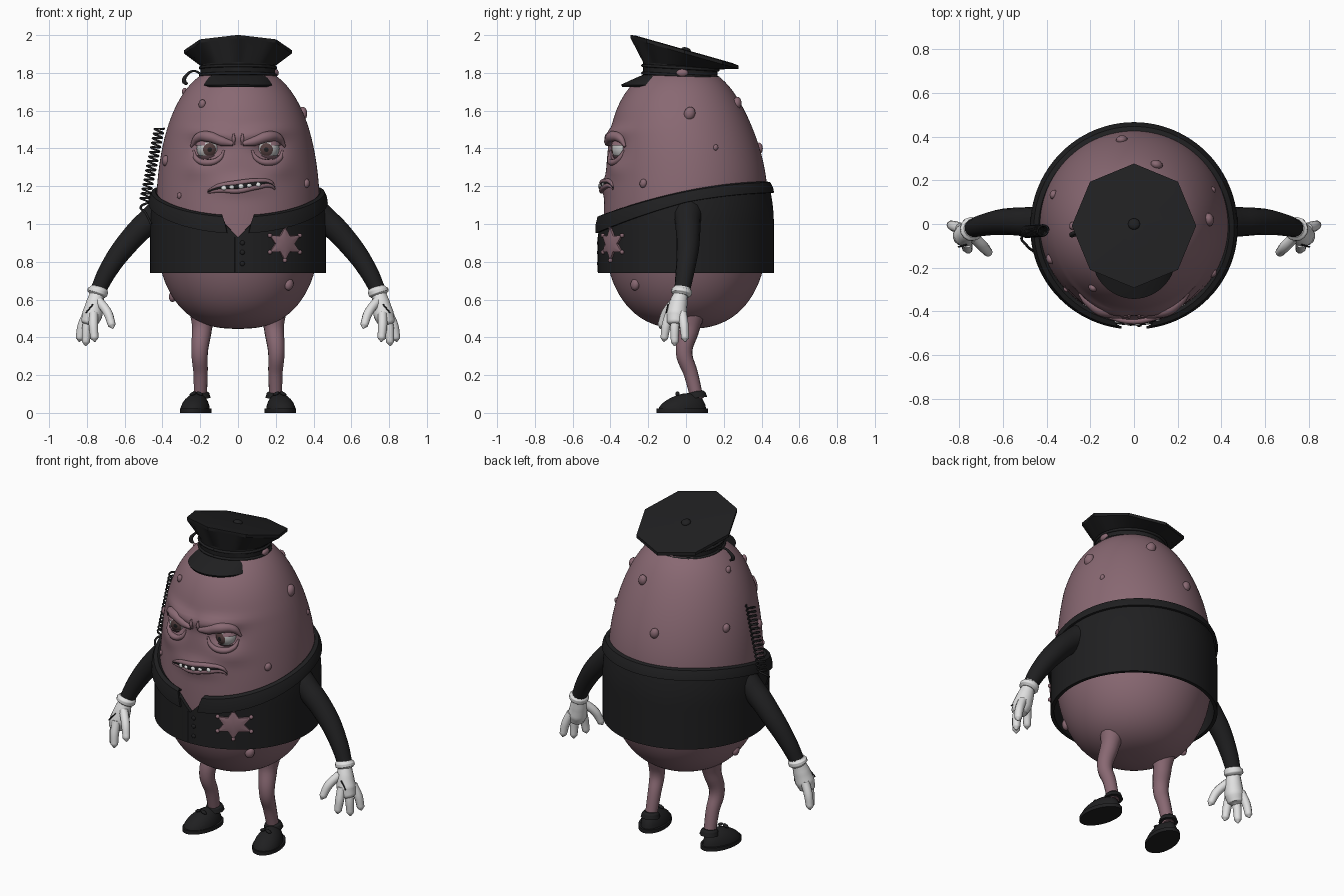
import bpy, bmesh
from math import sin, cos, pi, sqrt, exp, asin, radians
from mathutils import Vector, Euler

cube = bpy.data.objects.get("Cube")
if cube:
    bpy.data.objects.remove(cube, do_unlink=True)


def material(name, r, g, b):
    m = bpy.data.materials.new(name)
    m.use_nodes = True
    m.diffuse_color = (r, g, b, 1)
    m.node_tree.nodes["Principled BSDF"].inputs["Base Color"].default_value = (r, g, b, 1)
    return m


SKIN = material("dusky pink skin", .25, .14, .17)
BLACK = material("black cloth", .014, .014, .015)
WHITE = material("white glove", .75, .75, .75)
EYE = material("grey eye white", .5, .5, .5)
IRIS = material("brown iris", .09, .05, .05)


def finish(ob, mat=None, angle=40, solid=0):
    bpy.ops.object.select_all(action='DESELECT')
    bpy.context.view_layer.objects.active = ob
    ob.select_set(True)
    if mat:
        ob.data.materials.append(mat)
    if solid:
        mod = ob.modifiers.new("thickness", 'SOLIDIFY')
        mod.thickness, mod.offset = solid, 0
        bpy.ops.object.modifier_apply(modifier=mod.name)
    bpy.ops.object.shade_smooth_by_angle(angle=radians(angle))
    return ob


def from_bmesh(name, bm, mat, angle=40, solid=0):
    bmesh.ops.recalc_face_normals(bm, faces=bm.faces)
    me = bpy.data.meshes.new(name)
    bm.to_mesh(me)
    bm.free()
    ob = bpy.data.objects.new(name, me)
    bpy.context.collection.objects.link(ob)
    return finish(ob, mat, angle, solid)


def grid(name, rows, mat, wrap=True, angle=40, solid=0):
    """Skin a list of equally long point rows with quads."""
    bm = bmesh.new()
    vs = [[bm.verts.new(p) for p in row] for row in rows]
    n = len(rows[0])
    for a, b in zip(vs, vs[1:]):
        for i in range(n if wrap else n - 1):
            j = (i + 1) % n
            bm.faces.new((a[i], a[j], b[j], b[i]))
    bmesh.ops.remove_doubles(bm, verts=bm.verts, dist=1e-4)
    return from_bmesh(name, bm, mat, angle, solid)


def ball(name, loc, scale, mat, rot=(0, 0, 0), edit=None, seg=24):
    bm = bmesh.new()
    bmesh.ops.create_uvsphere(bm, u_segments=seg, v_segments=seg // 2, radius=1)
    if edit:
        edit(bm)
    for v in bm.verts:
        p = Vector(a * b for a, b in zip(v.co, scale))
        p.rotate(Euler(rot))
        v.co = p + Vector(loc)
    return from_bmesh(name, bm, mat)


def tube(name, pts, radii, mat, kind='BEZIER', res=3):
    cu = bpy.data.curves.new(name, 'CURVE')
    cu.dimensions, cu.bevel_depth, cu.bevel_resolution = '3D', 1, res
    cu.use_fill_caps, cu.resolution_u = True, 6
    sp = cu.splines.new(kind)
    store = sp.bezier_points if kind == 'BEZIER' else sp.points
    store.add(len(pts) - 1)
    for i, (p, q) in enumerate(zip(store, pts)):
        p.co = q if kind == 'BEZIER' else (*q, 1)
        p.radius = radii[i] if isinstance(radii, (list, tuple)) else radii
        if kind == 'BEZIER':
            p.handle_left_type = p.handle_right_type = 'AUTO'
    ob = bpy.data.objects.new(name, cu)
    bpy.context.collection.objects.link(ob)
    bpy.ops.object.select_all(action='DESELECT')
    bpy.context.view_layer.objects.active = ob
    ob.select_set(True)
    bpy.ops.object.convert(target='MESH')
    return finish(bpy.context.view_layer.objects.active, mat, 60)


# Egg-shaped body: angle 0 is the front, positive towards +x
def egg(z):
    u = (z - 1) / .84 if z > 1 else (1 - z) / .555
    return .435 * max(0, 1 - u ** 2.3) ** .4


def lean(z):
    t = min(1, max(0, (z - 1.2) / .5))
    return -.033 * t * t * (3 - 2 * t)


def bump(x, z, cx, cz, sx, sz):
    return exp(-((x - cx) / sx) ** 2 - ((z - cz) / sz) ** 2)


def face_shape(x, z):
    ax = abs(x)
    return (.028 * bump(ax, z, .1, 1.475 + .1 * (ax - .1), .13, .035)
            - .035 * bump(ax, z, .157, 1.40, .07, .045)
            + .018 * bump(x, z, .01, 1.2, .13, .045)
            + .012 * bump(ax, z, .2, 1.29, .08, .05))


def body_point(a, z, off=0):
    r = egg(z)
    x = r * sin(a)
    if cos(a) > 0:
        off += face_shape(x, z)
    return Vector(((r + off) * sin(a), lean(z) - (r + off) * cos(a), z))


def face_point(x, z, off=0):
    return body_point(asin(x / egg(z)), z, off)


rows = []
for i in range(111):
    u = -cos(pi * i / 110)
    z = 1 + u * (.84 if u > 0 else .555)
    rows.append([body_point(2 * pi * k / 160, z) for k in range(160)])
grid("potato_body", rows, SKIN, angle=80)

# Warts given as angle in degrees, height and size
warts = [(-36, 1.635, .02), (98, 1.585, .03), (161, 1.64, .028), (-112, 1.42, .022),
         (-95, 1.7, .018), (-68, 1.335, .024), (115, 1.405, .014), (58, 1.215, .02),
         (45, .68, .027), (-92, .615, .024), (-46, 1.15, .014), (188, 1.4, .026)]
for i, (a, z, s) in enumerate(warts):
    a = radians(a)
    ball(f"wart_{i + 1}", body_point(a, z), (s, s * .8, s * 1.2), SKIN, (0, .3, a), seg=16)

# Eyes, lids and brows
def trim(low, tilt):
    def edit(bm):
        dead = [v for v in bm.verts if (v.co.z + tilt * v.co.x - low) * (1 if low > 0 else -1) < 0]
        bmesh.ops.delete(bm, geom=dead, context='VERTS')
    return edit


for side, s in (("left", 1), ("right", -1)):
    at = Vector((s * .157, -.333, 1.398))
    eye = ball(side + "_eyeball", at, (.062, .062, .062), EYE, (pi / 2 + .08, 0, -s * .12), seg=32)
    eye.data.materials.append(IRIS)
    eye.data.materials.append(BLACK)
    gaze = Vector((-s * .12, -1, -.08)).normalized()
    for f in eye.data.polygons:
        d = (f.center - at).normalized().dot(gaze)
        f.material_index = 2 if d > .97 else 1 if d > .87 else 0
    ball(side + "_upper_lid", at, (.072, .068, .068), SKIN, edit=trim(.3, s * .25))
    ball(side + "_lower_lid", at, (.075, .068, .07), SKIN, edit=trim(-.4, s * .1))
    line = [(.025, 1.425), (.08, 1.437), (.15, 1.462), (.21, 1.455), (.25, 1.41)]
    tube(side + "_brow", [face_point(s * x, z, .004) for x, z in line],
         [.012, .026, .03, .024, .006], SKIN)
    bag = [(.075, 1.39), (.1, 1.345), (.16, 1.325), (.22, 1.345), (.24, 1.39)]
    tube(side + "_eye_bag", [face_point(s * x, z) for x, z in bag],
         [.005, .014, .018, .014, .005], SKIN)
    tube(side + "_frown_crease", [face_point(s * .022, 1.42 + .03 * k, .002) for k in range(3)],
         [.006, .01, .004], SKIN)

# Crooked mouth with lips and teeth
mouth = [(-.16, 1.17), (-.1, 1.19), (0, 1.198), (.1, 1.213), (.17, 1.212), (.195, 1.19)]
tube("mouth_opening", [face_point(x, z, .001) for x, z in mouth], [.003, .012, .015, .015, .01, .003], BLACK)
for name, dz in (("upper_lip", .021), ("lower_lip", -.024)):
    tube(name, [face_point(x, z + dz * (1 - abs(x - .02) / .25), .002) for x, z in mouth],
         [.003, .012, .015, .015, .011, .003], SKIN)
for i, x in enumerate((-.07, -.03, .015, .055, .1)):
    ball(f"tooth_{i + 1}", face_point(x, 1.198 + .1 * x, .012), (.015, .008, .013 - .003 * (i % 2)), WHITE, seg=12)

# Shirt with a sloping top edge and V neck
def shirt_radius(z):
    return .455 - .6 * max(0, z - 1) ** 2


def shirt_point(a, z, off=0):
    r = shirt_radius(z) + off
    return Vector((r * sin(a), -r * cos(a), z))


def shirt_top(a):
    return 1.16 - .09 * cos(a) - .04 * cos(a) ** 2


rows = []
for i in range(17):
    row = []
    for k in range(144):
        a = 2 * pi * k / 144
        notch = .09 * max(0, 1 - abs(sin(a)) / .2) if cos(a) > 0 else 0
        row.append(shirt_point(a, .74 + (shirt_top(a) - notch - .75) * i / 16))
    rows.append(row)
grid("shirt", rows, BLACK, solid=.02)

# Folded collar with pointed lapels
rows = []
for start, drop, off in ((.12, 1, .022), (.14, .5, .022), (.17, .08, .016), (.19, 0, 0), (.19, .15, -.014)):
    row = []
    for k in range(121):
        a = start + (2 * pi - 2 * start) * k / 120
        row.append(shirt_point(a, shirt_top(a) + .01 - drop * (.055 + .035 * max(0, cos(a))), off))
    rows.append(row)
grid("collar", rows, BLACK, wrap=False, solid=.012)

for i, z in enumerate((.9, .85, .79)):
    ball(f"button_{i + 1}", shirt_point(.05, z, .01), (.013, .007, .013), BLACK, seg=12)
tube("shirt_placket", [shirt_point(-.03, z, .008) for z in (.745, .84, .93)], .005, BLACK)

# Six-pointed badge laid over the chest
def badge_ring(tip, dip, off):
    pts = []
    for k in range(12):
        r, t = (dip if k % 2 else tip), pi / 2 + k * pi / 6
        pts.append(shirt_point(asin((.24 + r * cos(t)) / .455), .895 + r * sin(t), off))
    return pts


grid("star_badge", [badge_ring(.09, .05, .005), badge_ring(.088, .048, .02),
                    badge_ring(.035, .033, .026), badge_ring(0, 0, .026)], SKIN, angle=20)
for i, p in enumerate(badge_ring(.088, 0, .016)[::2]):
    ball(f"badge_tip_{i + 1}", p, (.012, .012, .012), SKIN, seg=12)

# Arms, gloves, legs and shoes
def shoe_shape(bm):
    for v in bm.verts:
        v.co.z = max(v.co.z, 0) * (.85 + .25 * v.co.y)
        v.co.x *= 1 - .15 * v.co.y


for side, s in (("left", 1), ("right", -1)):
    def m(*pts):
        return [(s * x, y, z) for x, y, z in pts]
    tube(side + "_sleeve", m((.39, .01, 1.07), (.47, .01, 1.015), (.6, .01, .88), (.69, -.005, .75), (.74, -.02, .65)),
         [.085, .068, .06, .05, .042], BLACK, res=5)
    tube(side + "_glove_cuff", m((.738, -.02, .665), (.741, -.022, .65), (.746, -.024, .632), (.75, -.026, .62)),
         [.042, .055, .055, .04], WHITE, res=5)
    tube(side + "_palm", m((.745, -.025, .64), (.757, -.04, .58), (.772, -.05, .52), (.787, -.055, .475), (.79, -.055, .46)),
         [.036, .048, .055, .045, .015], WHITE, res=5)
    ends = {"thumb": ((.735, -.06, .59), (.69, -.105, .53), (.668, -.13, .465)),
            "index_finger": ((.765, -.085, .53), (.765, -.105, .46), (.76, -.115, .395)),
            "middle_finger": ((.785, -.055, .52), (.8, -.06, .45), (.805, -.06, .375)),
            "little_finger": ((.795, -.02, .53), (.825, -.01, .46), (.838, -.005, .395))}
    for name, (a, b, c) in ends.items():
        tip = tuple(q + (q - p) * .28 for p, q in zip(b, c))
        tube(f"{side}_{name}", m(a, b, c, tip), [.025, .025, .021, .004], WHITE)
    for i, y in enumerate((-.075, -.05, -.02)):
        tube(f"{side}_glove_stitch_{i + 1}", m((.79 + .3 * y, y - .02, .575), (.82 + .2 * y, y - .03, .53)), .004, BLACK, res=1)
    tube(side + "_leg", m((.185, .035, .55), (.19, .02, .45), (.203, -.01, .32), (.198, .025, .21), (.2, .06, .07)),
         [.075, .053, .044, .038, .034], SKIN, res=5)
    turn = (0, 0, s * .2)
    ball(side + "_shoe", (s * .224, -.02, .012), (.075, .13, .105), BLACK, turn, shoe_shape)
    sole = [[(s * .224 + r * (.08 * cos(t) - s * .027 * sin(t)), -.02 + r * (.135 * sin(t) + s * .016 * cos(t)), z)
             for t in (2 * pi * k / 32 for k in range(32))] for r, z in ((0, 0), (1, 0), (1, .022), (0, .022))]
    grid(side + "_sole", sole, BLACK)
    tube(side + "_shoe_collar", m((.2, .06, .08), (.2, .058, .105), (.2, .057, .115)), [.055, .048, .036], BLACK)
    for t in (-1, 1):
        ball(f"{side}_lace_loop_{'a' if t < 0 else 'b'}", (s * .22 + t * .018, -.045, .102), (.02, .012, .009), BLACK, (0, t * .4, 0), seg=12)

# Peaked cap: round band lofted into a tilted octagonal crown
def cap_ring(r, cy, z, slope, octagon):
    pts = []
    for k in range(32):
        a = 2 * pi * k / 32
        q = r * (cos(pi / 8) / cos(a % (pi / 4) - pi / 8) if octagon else 1)
        y = cy - q * cos(a)
        pts.append((q * sin(a), y, z + slope * y))
    return pts


crown = [(.185, -.03, 1.765, 0, 0), (.198, -.03, 1.765, 0, 0), (.198, -.03, 1.835, -.1, 0), (.285, -.008, 1.9, -.284, 1),
         (.285, -.008, 1.918, -.284, 1), (.255, -.008, 1.922, -.284, 1), (0, 0, 1.918, -.284, 1)]
grid("cap", [cap_ring(*c) for c in crown], BLACK, angle=25)
for i, z in enumerate((1.785, 1.825)):
    ring = cap_ring(.2, -.03, z, -.06, 0)
    tube(f"cap_band_cord_{i + 1}", ring + ring[:1], .008, BLACK, 'POLY', 2)
ball("cap_top_button", (0, 0, 1.92), (.027, .027, .015), BLACK, (-.28, 0, 0))
ball("cap_side_stud", (.2, -.02, 1.8), (.016, .032, .02), SKIN, seg=16)

rows = []
for j in range(7):
    t, row = j / 6, []
    for k in range(33):
        a = radians(-68 + 136 * k / 32)
        r = .19 + .12 * t * sqrt(max(0, cos(a * 90 / 68)))
        row.append((r * sin(a) * (1 - .12 * t), -.03 - r * cos(a), 1.785 - .048 * t - .006 * t * t))
    rows.append(row)
grid("cap_visor", rows, BLACK, wrap=False, solid=.014)

# Earpiece and coiled radio cord
tube("earpiece", [(-.19, -.03, 1.79), (-.235, -.035, 1.81), (-.27, -.04, 1.79), (-.285, -.05, 1.755), (-.268, -.05, 1.74)],
     [.006, .006, .008, .012, .007], BLACK)
top, low = Vector((-.415, -.03, 1.51)), Vector((-.495, -.035, 1.12))
coil = []
for k in range(193):
    a = 2 * pi * k / 12
    coil.append(top.lerp(low, k / 192) + Vector((.024 * cos(a), .024 * sin(a), -.005 * cos(a))))
tube("radio_cord", coil, .0055, BLACK, 'POLY', 1)
tube("cord_tail", [coil[-1], (-.515, -.06, 1.09), (-.49, -.1, 1.06), (-.46, -.125, 1.0)], .006, BLACK)
